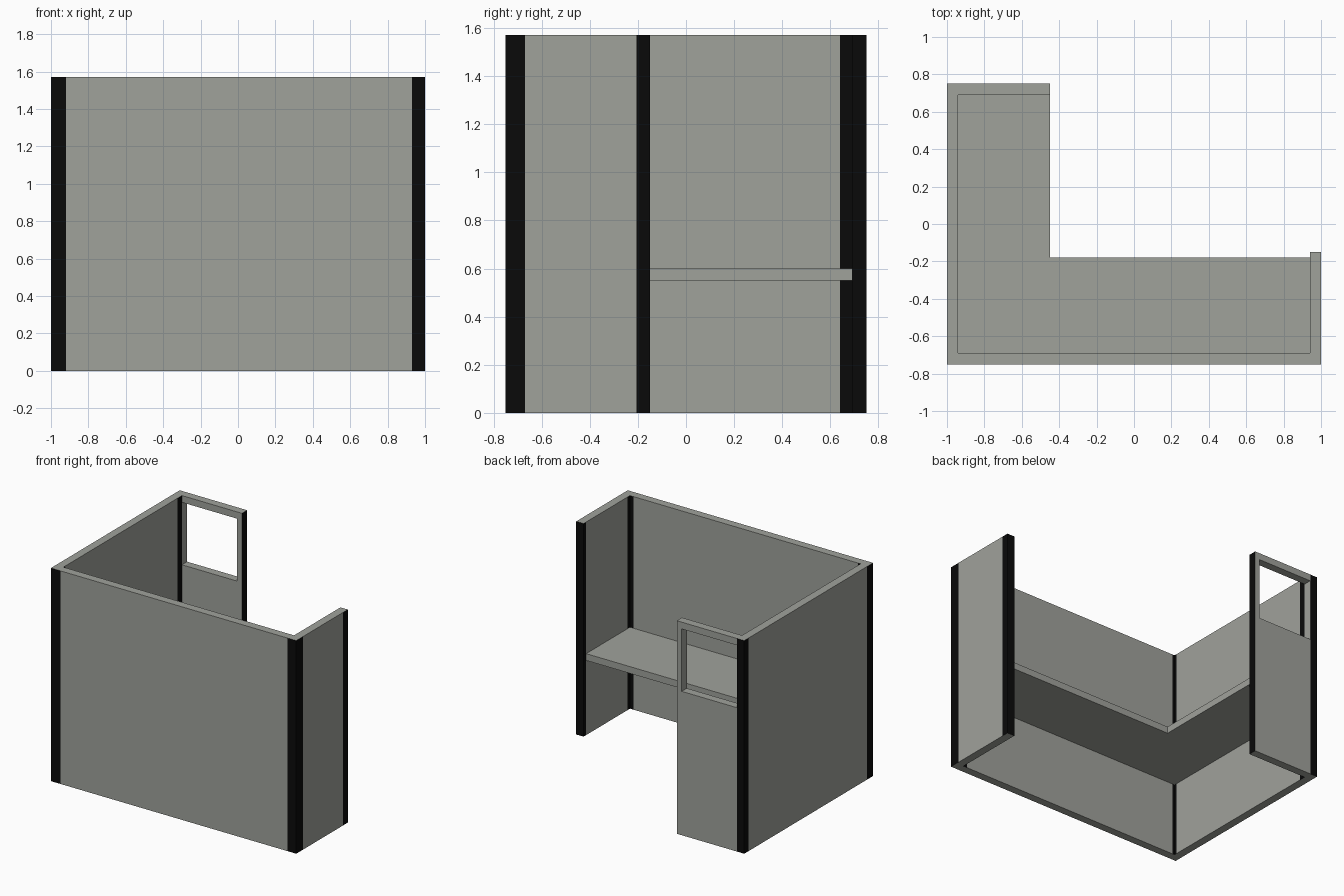
import bpy, bmesh

if "Cube" in bpy.data.objects:
    bpy.data.objects.remove(bpy.data.objects["Cube"])

def material(name, col):
    m = bpy.data.materials.new(name)
    m.diffuse_color = (*col, 1)
    m.use_nodes = True
    m.node_tree.nodes["Principled BSDF"].inputs["Base Color"].default_value = m.diffuse_color
    return m

GREY = material("panel grey", (0.35, 0.36, 0.33))
BLACK = material("trim black", (0.003, 0.003, 0.003))
H = 1.57

def finish(name, bm, mats):
    bmesh.ops.recalc_face_normals(bm, faces=bm.faces)
    me = bpy.data.meshes.new(name)
    bm.to_mesh(me)
    bm.free()
    for m in mats:
        me.materials.append(m)
    ob = bpy.data.objects.new(name, me)
    bpy.context.collection.objects.link(ob)

def extrude(bm, faces, dz):
    res = bmesh.ops.extrude_face_region(bm, geom=faces)
    top = [v for v in res["geom"] if isinstance(v, bmesh.types.BMVert)]
    bmesh.ops.translate(bm, verts=top, vec=(0, 0, dz))

def cut(bm, axis, value):
    n = [0, 0, 0]
    n[axis] = 1
    bmesh.ops.bisect_plane(bm, geom=bm.verts[:] + bm.edges[:] + bm.faces[:], dist=1e-4,
                           plane_co=[value * c for c in n], plane_no=n)

# Partition walls: mitred plan of outer/inner point pairs, raised to full height
outer = [(-.45, .75), (-1, .75), (-1, -.75), (1, -.75), (1, -.15)]
inner = [(-.45, .69), (-.94, .69), (-.94, -.69), (.94, -.69), (.94, -.15)]
bm = bmesh.new()
vo = [bm.verts.new((*p, 0)) for p in outer]
vi = [bm.verts.new((*p, 0)) for p in inner]
plan = [bm.faces.new((vo[i], vo[i + 1], vi[i + 1], vi[i])) for i in range(4)]
extrude(bm, plan, H)
bmesh.ops.recalc_face_normals(bm, faces=bm.faces)

# Black trim strips: normal axis, normal sign, wall plane, strip start, strip end
strips = [
    (1, -1, -.75, -1, -.92), (1, -1, -.75, .93, 1),
    (0, -1, -1, -.75, -.68), (0, -1, -1, .70, .75),
    (1, 1, .75, -1, -.94),
    (0, 1, 1, -.75, -.67), (0, 1, 1, -.205, -.15),
    (0, 1, -.45, .69, .75), (1, 1, -.15, .94, 1),
    (0, 1, -.94, .64, .69), (0, 1, -.94, -.69, -.67),
    (1, 1, -.69, -.94, -.92), (1, 1, -.69, .91, .94),
    (0, -1, .94, -.69, -.66), (0, -1, .94, -.18, -.15),
]
for axis in (0, 1):
    for v in sorted({v for s in strips if s[0] != axis for v in s[3:]}):
        cut(bm, axis, v)

# Window opening in the back wall
X0, X1, Z0, Z1 = -.94, -.49, 1.06, 1.52
cut(bm, 0, X1)
cut(bm, 2, Z0)
cut(bm, 2, Z1)
hole = []
for f in bm.faces:
    c = f.calc_center_median()
    if abs(f.normal.y) > .9 and c.y > .68 and X0 < c.x < X1 and Z0 < c.z < Z1:
        hole.append(f)
bmesh.ops.delete(bm, geom=hole, context='FACES')
bmesh.ops.bridge_loops(bm, edges=[e for e in bm.edges if e.is_boundary])
bmesh.ops.recalc_face_normals(bm, faces=bm.faces)

# Colour the strips
for f in bm.faces:
    c = f.calc_center_median()
    f.material_index = int(any(
        f.normal[a] * s > .9 and abs(c[a] - p) < .005 and lo < c[1 - a] < hi
        for a, s, p, lo, hi in strips))
finish("partition_walls", bm, (GREY, BLACK))

# L-shaped desk top
bm = bmesh.new()
pts = [(-.94, -.69), (.94, -.69), (.94, -.18), (-.45, -.18), (-.45, .69), (-.94, .69)]
desk = bm.faces.new([bm.verts.new((*p, .55)) for p in pts])
extrude(bm, [desk], .05)
finish("desk_top", bm, (GREY,))
